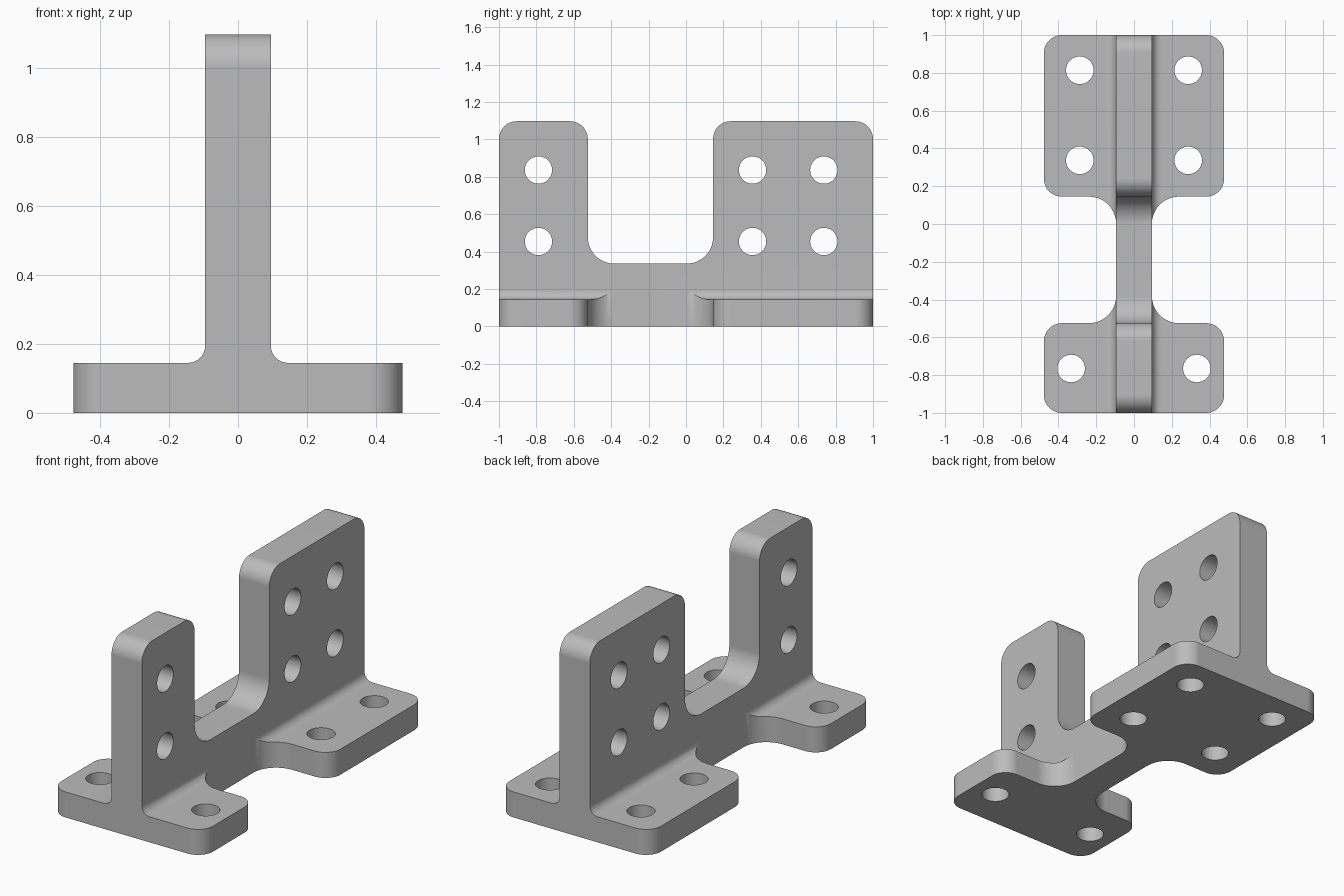
import bpy, bmesh, math
from mathutils import Vector

cube = bpy.data.objects.get("Cube")
if cube:
    bpy.data.objects.remove(cube, do_unlink=True)

# Main dimensions
HALF_WIDTH, HALF_WEB = 0.477, 0.095
HEIGHT, PLATE, NECK = 1.097, 0.145, 0.335
FRONT, BACK = -0.525, 0.145          # inner edges of the two feet
CORNER, HOLLOW, WELD, HOLE = 0.095, 0.143, 0.05, 0.073


def rounded(corners, steps=12):
    """Outline from (u, v, radius) corners; right angles become arcs."""
    out = []
    for i, (u, v, r) in enumerate(corners):
        p = Vector((u, v))
        if not r:
            out.append((u, v))
            continue
        a = (Vector(corners[i - 1][:2]) - p).normalized()
        b = (Vector(corners[(i + 1) % len(corners)][:2]) - p).normalized()
        for k in range(steps + 1):
            t = math.pi / 2 * k / steps
            q = p + a * r * (1 - math.sin(t)) + b * r * (1 - math.cos(t))
            out.append((round(q.x, 5), round(q.y, 5)))
    return out


def circle(u, v, steps=48):
    return [(u + HOLE * math.cos(math.tau * k / steps),
             v + HOLE * math.sin(math.tau * k / steps)) for k in range(steps)]


def prism(name, outlines, axis, lo, hi):
    """Extrude flat outlines along one axis (0 = x, 1 = y, 2 = z)."""
    bm = bmesh.new()
    for outline in outlines:
        ends = []
        for w in (lo, hi):
            ring = []
            for p in outline:
                co = list(p)
                co.insert(axis, w)
                ring.append(bm.verts.new(co))
            bm.faces.new(ring)
            ends.append(ring)
        n = len(outline)
        for i in range(n):
            j = (i + 1) % n
            bm.faces.new((ends[0][i], ends[0][j], ends[1][j], ends[1][i]))
    bmesh.ops.recalc_face_normals(bm, faces=bm.faces)
    mesh = bpy.data.meshes.new(name)
    bm.to_mesh(mesh)
    bm.free()
    obj = bpy.data.objects.new(name, mesh)
    bpy.context.collection.objects.link(obj)
    return obj


def combine(target, tool, operation):
    tool.hide_render = True
    mod = target.modifiers.new(operation, 'BOOLEAN')
    mod.operation, mod.object, mod.solver = operation, tool, 'EXACT'
    bpy.context.view_layer.objects.active = target
    bpy.ops.object.modifier_apply(modifier=mod.name)
    bpy.data.objects.remove(tool, do_unlink=True)


def mirrored(half):
    return half + [(-u, v, r) for u, v, r in reversed(half)]


# T-shaped section with weld fillets, run along the length
section = mirrored([(HALF_WIDTH + 0.1, 0, 0), (HALF_WIDTH + 0.1, PLATE, 0),
                    (HALF_WEB, PLATE, WELD), (HALF_WEB, HEIGHT + 0.1, 0)])
bracket = prism("bracket", [rounded(section)], 1, -1.2, 1.2)

# Side outline: two uprights with a rounded gap between them
side = [(-1, -0.1, 0), (1, -0.1, 0), (1, HEIGHT, CORNER), (BACK, HEIGHT, CORNER),
        (BACK, NECK, HOLLOW), (FRONT, NECK, HOLLOW), (FRONT, HEIGHT, CORNER),
        (-1, HEIGHT, CORNER)]
combine(bracket, prism("side_outline", [rounded(side)], 0, -0.8, 0.8), 'INTERSECT')

# Plan outline: two feet joined by a narrow neck
plan = mirrored([(HALF_WIDTH, -1, CORNER), (HALF_WIDTH, FRONT, CORNER),
                 (HALF_WEB, FRONT, HOLLOW), (HALF_WEB, BACK, HOLLOW),
                 (HALF_WIDTH, BACK, CORNER), (HALF_WIDTH, 1, CORNER)])
combine(bracket, prism("plan_outline", [rounded(plan)], 2, -0.2, 1.4), 'INTERSECT')

# Bolt holes through the feet and through the uprights
foot_holes = [circle(s * x, y) for s in (-1, 1)
              for x, y in ((0.333, -0.765), (0.287, 0.337), (0.287, 0.814))]
combine(bracket, prism("foot_holes", foot_holes, 2, -0.1, 0.25), 'DIFFERENCE')
web_holes = [circle(y, z) for y in (-0.789, 0.356, 0.737) for z in (0.454, 0.836)]
combine(bracket, prism("upright_holes", web_holes, 0, -0.2, 0.2), 'DIFFERENCE')

# One grey material
grey = bpy.data.materials.new("plain grey")
grey.use_nodes = True
colour = (0.5, 0.5, 0.5, 1)
grey.diffuse_color = colour
grey.node_tree.nodes["Principled BSDF"].inputs["Base Color"].default_value = colour
bracket.data.materials.clear()
bracket.data.materials.append(grey)
for face in bracket.data.polygons:
    face.material_index = 0

# Smooth arcs, crisp edges, flat large faces
bpy.ops.object.select_all(action='DESELECT')
bracket.select_set(True)
bpy.context.view_layer.objects.active = bracket
bpy.ops.object.shade_smooth_by_angle(angle=math.radians(30))
weighted = bracket.modifiers.new("flat_faces", 'WEIGHTED_NORMAL')
weighted.keep_sharp = True
